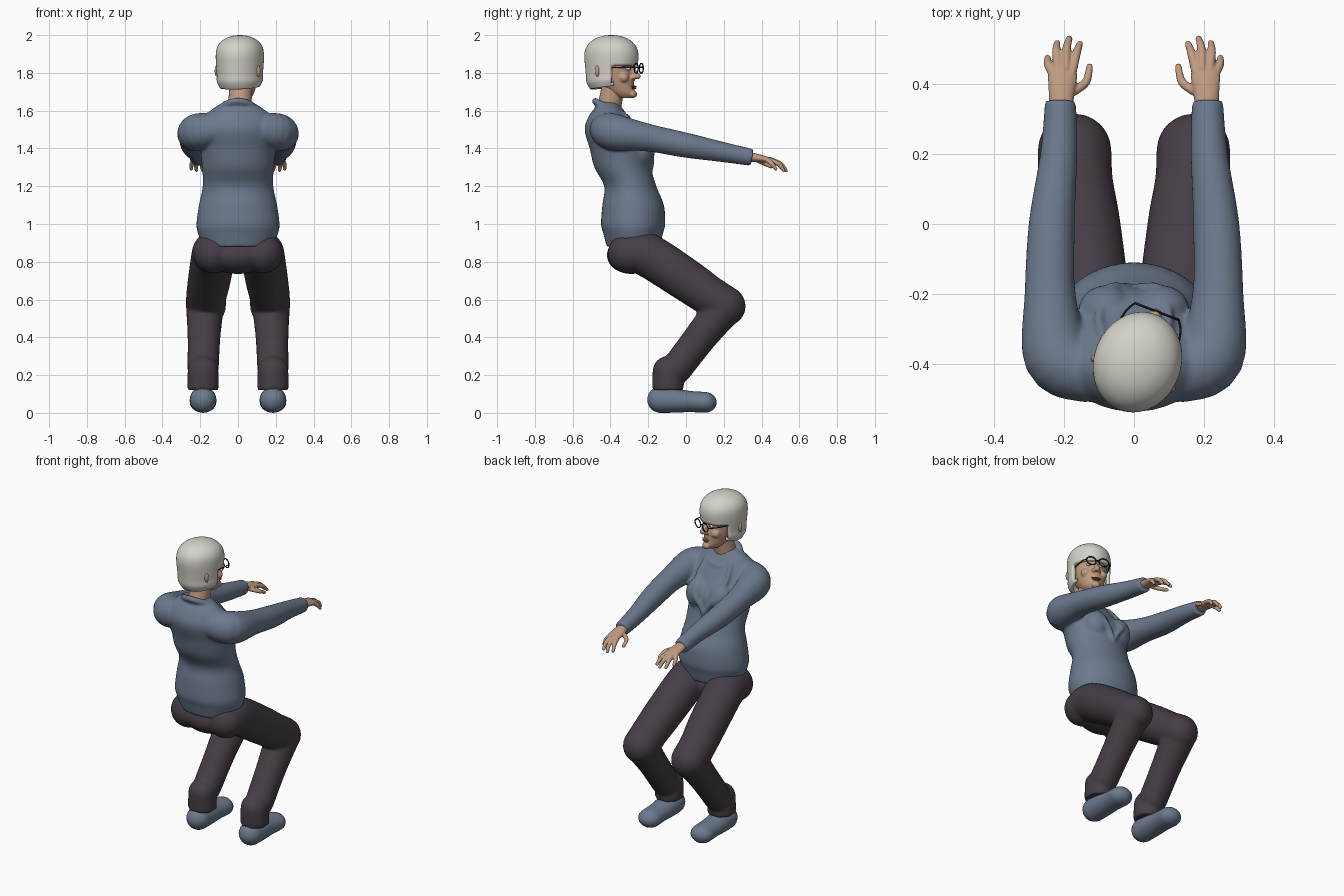
import bpy, bmesh, math
from mathutils import Vector, Matrix

if "Cube" in bpy.data.objects:
    bpy.data.objects.remove(bpy.data.objects["Cube"])

X, Z = Vector((1, 0, 0)), Vector((0, 0, 1))
YAW, HEAD = math.radians(-21), Vector((0.01, -0.395, 0))


def material(name, rgb):
    m = bpy.data.materials.new(name)
    m.diffuse_color = (*rgb, 1)
    m.use_nodes = True
    m.node_tree.nodes["Principled BSDF"].inputs["Base Color"].default_value = m.diffuse_color
    return m


BLUE = material("slate blue", (0.15, 0.195, 0.27))
PLUM = material("dark plum", (0.06, 0.047, 0.061))
SKIN = material("skin", (0.53, 0.33, 0.22))
GREY = material("silver hair", (0.66, 0.64, 0.58))
BLACK = material("black", (0.012, 0.011, 0.012))
LIP = material("lip brown", (0.25, 0.09, 0.07))
WHITE = material("eye white", (0.75, 0.73, 0.7))


def spline(rows, steps):
    """Catmull-Rom through rows of numbers."""
    out, n = [], len(rows)
    for i in range(n - 1):
        a, b, c, d = (rows[max(0, min(n - 1, j))] for j in (i - 1, i, i + 1, i + 2))
        for k in range(steps):
            t = k / steps
            out.append([0.5 * (2 * q + (r - p) * t + (2 * p - 5 * q + 4 * r - s) * t * t
                        + (3 * q - p - 3 * r + s) * t ** 3) for p, q, r, s in zip(a, b, c, d)])
    return out + [list(rows[-1])]


def tube(bm, rows, caps=(1, 1), flat=False, ref=X, seg=28, steps=5, ends=True):
    """Loft elliptical rings along rows of (x, y, z, a[, b]); caps round the ends."""
    rows = spline([(*r, r[3])[:5] for r in rows], steps)
    cen = [Vector(r[:3]) for r in rows]
    rings = []
    for i, r in enumerate(rows):
        t = Z if flat else (cen[min(i + 1, len(cen) - 1)] - cen[max(i - 1, 0)]).normalized()
        rings.append((cen[i], t, r[3], r[4]))

    def dome(ring, sign):
        c, t, a, b = ring
        return [(c + t * sign * (a + b) / 2 * math.sin(w), t, a * math.cos(w), b * math.cos(w))
                for w in (0.3, 0.6, 0.9, 1.2, 1.45)]
    head = dome(rings[0], -1)[::-1] if caps[0] else []
    tail = dome(rings[-1], 1) if caps[1] else []
    loops = []
    for c, t, a, b in head + rings + tail:
        u = (ref - t * ref.dot(t)).normalized()
        v = t.cross(u)
        loops.append([bm.verts.new(c + u * a * math.cos(w) + v * b * math.sin(w))
                      for w in (2 * math.pi * k / seg for k in range(seg))])
    for p, q in zip(loops, loops[1:]):
        for k in range(seg):
            bm.faces.new((p[k], p[(k + 1) % seg], q[(k + 1) % seg], q[k]))
    if ends:
        bm.faces.new(loops[0])
        bm.faces.new(loops[-1])


def ball(bm, centre, size):
    bmesh.ops.create_uvsphere(bm, u_segments=24, v_segments=14, radius=1,
                              matrix=Matrix.Translation(centre) @ Matrix.Diagonal((*size, 1)))


def finish(bm, name, mat, voxel=0, smooth=5, on_head=False):
    bmesh.ops.recalc_face_normals(bm, faces=bm.faces)
    me = bpy.data.meshes.new(name)
    bm.to_mesh(me)
    bm.free()
    me.materials.append(mat)
    ob = bpy.data.objects.new(name, me)
    bpy.context.collection.objects.link(ob)
    for p in me.polygons:
        p.use_smooth = True
    if on_head:
        ob.location, ob.rotation_euler = HEAD, (0, 0, YAW)
    if voxel:
        r = ob.modifiers.new("blend", 'REMESH')
        r.mode, r.voxel_size, r.use_smooth_shade = 'VOXEL', voxel, True
        s = ob.modifiers.new("soften", 'SMOOTH')
        s.factor, s.iterations = 0.5, smooth
    return ob


def both(rows):
    return [[(s * r[0], *r[1:]) for r in rows] for s in (-1, 1)]


# Sweater: torso, bust, arms, cowl collar and lapels blended together
bm = bmesh.new()
tube(bm, [(0, y, z, a, b) for z, y, a, b in (
    (.88, -.28, .185, .14), (.95, -.28, .212, .158), (1.0, -.28, .22, .17),
    (1.1, -.28, .207, .163), (1.2, -.295, .187, .138), (1.3, -.335, .19, .15),
    (1.4, -.35, .2, .16), (1.5, -.395, .2, .142), (1.57, -.41, .175, .105),
    (1.62, -.41, .12, .068), (1.645, -.41, .075, .05))], caps=(0, 0), flat=True, seg=40)
for arm in both([(.14, -.42, 1.5, .09), (.22, -.375, 1.485, .097), (.24, -.2, 1.457, .073),
                 (.235, 0, 1.417, .066), (.215, .2, 1.38, .053), (.21, .35, 1.352, .045)]):
    tube(bm, arm, caps=(1, 0))
for lapel in both([(.085, -.33, 1.585, .013), (.1, -.262, 1.5, .013),
                   (.07, -.185, 1.41, .013), (.03, -.178, 1.35, .012), (0, -.182, 1.29, .01)]):
    tube(bm, lapel, seg=12)
for s in (-1, 1):
    ball(bm, (s * .08, -.25, 1.39), (.08, .075, .095))
ring = [2 * math.pi * k / 12 for k in range(13)]
tube(bm, [(.088 * math.cos(w), -.395 + .085 * math.sin(w), 1.605 - .045 * math.sin(w), .018)
          for w in ring], caps=(0, 0), ref=Z, seg=12)
finish(bm, "sweater", BLUE, .009, 4)

# Trousers: pelvis, thighs, shins and cuffs
bm = bmesh.new()
ball(bm, (0, -.29, .835), (.17, .13, .1))
for thigh in both([(.13, -.305, .845, .108), (.13, -.21, .838, .116), (.152, 0, .705, .113),
                   (.167, .12, .622, .107), (.17, .21, .565, .106)]):
    tube(bm, thigh)
for shin in both([(.175, .2, .555, .1), (.18, .08, .405, .087), (.185, -.05, .235, .083)]):
    tube(bm, shin)
for cuff in both([(.185, -.095, .22, .082), (.185, -.095, .12, .084)]):
    tube(bm, cuff, caps=(1, 0))
finish(bm, "trousers", PLUM, .01, 4)

# Shoes
for shoe, side in zip(both([(.185, -.135, .07, .07, .07), (.185, -.06, .065, .071, .064),
                            (.185, .02, .06, .068, .056), (.185, .1, .056, .07, .055)]),
                      ("left", "right")):
    bm = bmesh.new()
    tube(bm, shoe)
    finish(bm, side + "_shoe", BLUE)

# Hands: palm, four fingers and a thumb
FINGERS = [((.232, .43, 1.338), (.245, .455, 1.318), (.247, .475, 1.292)),
           ((.216, .44, 1.34), (.222, .49, 1.318), (.22, .517, 1.285)),
           ((.195, .445, 1.342), (.193, .5, 1.318), (.185, .53, 1.283)),
           ((.177, .435, 1.34), (.165, .485, 1.32), (.155, .515, 1.288)),
           ((.18, .375, 1.34), (.138, .405, 1.325), (.127, .45, 1.303))]
for s, side in ((-1, "left"), (1, "right")):
    bm = bmesh.new()
    tube(bm, [(s * .208, .32, 1.357, .033, .027), (s * .207, .375, 1.35, .037, .022),
              (s * .204, .425, 1.341, .042, .017), (s * .203, .445, 1.337, .034, .013)], caps=(0, 0))
    for f in FINGERS:
        tube(bm, [(s * p[0], p[1], p[2], r) for p, r in zip(f, (.0135, .0125, .0095))],
             seg=12, ref=X if f is not FINGERS[4] else Z)
    finish(bm, side + "_hand", SKIN, .004, 2)

# Neck
bm = bmesh.new()
tube(bm, [(0, -.42, 1.57, .068), (.01, -.4, 1.65, .062), (.018, -.38, 1.76, .06)], caps=(0, 0))
finish(bm, "neck", SKIN)

# Face: skull and jaw loft, nose, cheeks, chin and ears
bm = bmesh.new()
tube(bm, [(0, (f + k) / 2, z, a, (f - k) / 2) for z, f, k, a in (
    (1.668, .115, .03, .028), (1.69, .128, -.01, .05), (1.72, .126, -.05, .067),
    (1.76, .124, -.09, .083), (1.81, .119, -.11, .095), (1.86, .122, -.12, .1),
    (1.92, .1, -.11, .085))], caps=(0, 0), flat=True)
tube(bm, [(0, .112, 1.835, .011), (0, .132, 1.805, .013), (0, .148, 1.782, .017)], seg=16)
ball(bm, (0, .125, 1.687), (.027, .018, .02))
for s in (-1, 1):
    ball(bm, (s * .05, .09, 1.775), (.03, .027, .026))
    ball(bm, (s * .018, .13, 1.776), (.011, .014, .01))
finish(bm, "face", SKIN, .006, 3, True)
for s, side in ((-1, "left"), (1, "right")):
    bm = bmesh.new()
    ball(bm, (s * .117, -.035, 1.81), (.012, .012, .03))
    finish(bm, side + "_ear", SKIN, on_head=True)
    bm = bmesh.new()
    ball(bm, (s * .036, .109, 1.823), (.016, .013, .009))
    finish(bm, side + "_eye", WHITE, on_head=True)
    bm = bmesh.new()
    ball(bm, (s * .036, .119, 1.823), (.006, .005, .006))
    finish(bm, side + "_pupil", BLACK, on_head=True)
bm = bmesh.new()
ball(bm, (0, .128, 1.728), (.028, .011, .005))
ball(bm, (0, .129, 1.719), (.023, .011, .005))
finish(bm, "lips", LIP, on_head=True)

# Glasses: two rims, a bridge and temples
bm = bmesh.new()
for s in (-1, 1):
    tube(bm, [(s * .038 + .029 * math.cos(w), .155, 1.824 + .026 * math.sin(w), .0035) for w in ring],
         caps=(0, 0), ref=Vector((0, 1, 0)), seg=8)
    tube(bm, [(s * .067, .155, 1.83, .003), (s * .085, .12, 1.83, .003), (s * .1, .03, 1.828, .003)],
         seg=8, ref=Z)
tube(bm, [(-.01, .155, 1.828, .003), (0, .157, 1.832, .003), (.01, .155, 1.828, .003)], seg=8, ref=Z)
finish(bm, "glasses", BLACK, on_head=True)

# Hair: bobbed shell with an opening for the face
bm = bmesh.new()
tube(bm, [(0, 0, z, a, b) for z, a, b in (
    (1.712, .106, .112), (1.75, .12, .133), (1.79, .12, .137), (1.84, .123, .142), (1.89, .125, .146),
    (1.93, .12, .138), (1.962, .102, .115), (1.985, .07, .08), (1.997, .033, .037), (2.0, .003, .003))],
    caps=(0, 0), flat=True, seg=56, steps=4)
cut = []
for f in bm.faces:
    c = f.calc_center_median()
    if (c.y > .45 * abs(c.x) and c.z < 1.845) or (len(f.verts) > 4 and c.z < 1.8):
        cut.append(f)
bmesh.ops.delete(bm, geom=cut, context='FACES')
for v in bm.verts:
    if v.co.z < 1.79:
        v.co.z += .12 * (v.co.y + .112) * (1.79 - v.co.z) / .078
hair = finish(bm, "hair", GREY, on_head=True)
shell = hair.modifiers.new("thickness", 'SOLIDIFY')
shell.thickness, shell.offset = .022, -1
bpy.context.view_layer.objects.active = hair
hair.select_set(True)
bpy.ops.object.shade_smooth_by_angle(angle=math.radians(50))
